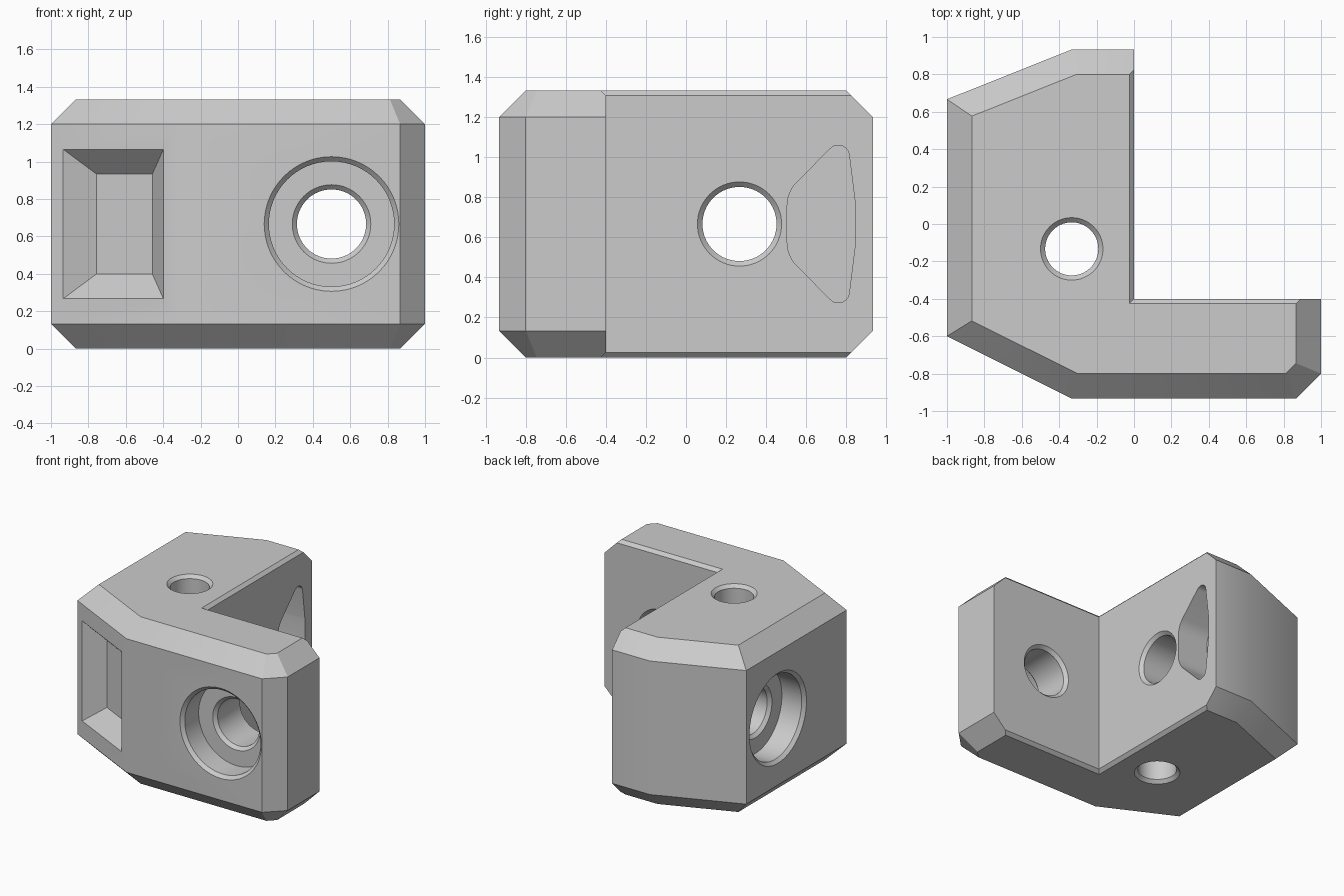
import bpy
import bmesh
import math
from mathutils import Vector, Matrix

cube = bpy.data.objects.get("Cube")
if cube:
    bpy.data.objects.remove(cube, do_unlink=True)

H = 1.333      # height
C = 0.133      # outer chamfer
S = 0.025      # small chamfer
MID = H / 2

grey = bpy.data.materials.new("light grey")
grey.use_nodes = True
GREY = (0.6, 0.6, 0.6, 1)
grey.diffuse_color = GREY
grey.node_tree.nodes["Principled BSDF"].inputs["Base Color"].default_value = GREY


def to_object(name, bm):
    bmesh.ops.recalc_face_normals(bm, faces=bm.faces)
    mesh = bpy.data.meshes.new(name)
    bm.to_mesh(mesh)
    bm.free()
    obj = bpy.data.objects.new(name, mesh)
    bpy.context.collection.objects.link(obj)
    mesh.materials.append(grey)
    return obj


def loft(bm, rings):
    """Closed solid through rings of equal point count."""
    loops = [[bm.verts.new(p) for p in ring] for ring in rings]
    n = len(loops[0])
    for a, b in zip(loops, loops[1:]):
        for i in range(n):
            j = (i + 1) % n
            bm.faces.new((a[i], a[j], b[j], b[i]))
    bm.faces.new(loops[0])
    bm.faces.new(loops[-1])


def hole_cutter(name, profile, start, direction, segments=64):
    """Turned cutter: profile holds (radius, depth) pairs."""
    bm = bmesh.new()
    turn = [math.tau * i / segments for i in range(segments)]
    loft(bm, [[(r * math.cos(t), r * math.sin(t), d) for t in turn]
              for r, d in profile])
    rot = Vector((0, 0, 1)).rotation_difference(Vector(direction)).to_matrix()
    bm.transform(Matrix.Translation(start) @ rot.to_4x4())
    return to_object(name, bm)


def hull_cutter(name, points):
    bm = bmesh.new()
    res = bmesh.ops.convex_hull(bm, input=[bm.verts.new(p) for p in points])
    bmesh.ops.dissolve_limit(bm, angle_limit=0.01, verts=bm.verts, edges=bm.edges)
    return to_object(name, bm)


# L-shaped body; the first eight points run around the outer side
outline = [(0, 0.933), (-0.333, 0.933), (-1, 0.667), (-1, -0.6),
           (-0.333, -0.933), (0.867, -0.933), (1, -0.8), (1, -0.4), (0, -0.4)]
inset = list(outline)
inset[0] = (-S, 0.933)
inset[7] = (1, -0.4 - S)
inset[8] = (-S, -0.4 - S)

bm = bmesh.new()
levels = [(inset, 0), (outline, S), (outline, H - S), (inset, H)]
loft(bm, [[(x, y, z) for x, y in ring] for ring, z in levels])
bmesh.ops.recalc_face_normals(bm, faces=bm.faces)

# Wide chamfers along the outer edges, top and bottom
for a, b in zip(outline[:7], outline[1:8]):
    edge = (Vector(b) - Vector(a)).normalized()
    for side in (1, -1):
        z = H - C if side > 0 else C
        bmesh.ops.bisect_plane(
            bm, geom=bm.verts[:] + bm.edges[:] + bm.faces[:], dist=1e-5,
            plane_co=(a[0], a[1], z), plane_no=(edge.y, -edge.x, side),
            clear_outer=True)
        rim = [e for e in bm.edges if e.is_boundary]
        bmesh.ops.holes_fill(bm, edges=rim, sides=0)
bmesh.ops.remove_doubles(bm, verts=bm.verts, dist=1e-4)
bmesh.ops.dissolve_limit(bm, angle_limit=0.01, verts=bm.verts, edges=bm.edges)
body = to_object("corner_bracket", bm)


# Counterbored bolt holes through both arms
def bolt_profile(thickness):
    return [(0.385, -S), (0.335, S), (0.335, 0.2), (0.21, 0.2), (0.185, 0.2 + S),
            (0.185, thickness - S), (0.185 + 2 * S, thickness + S)]


cutters = [
    hole_cutter("front_bolt_cutter", bolt_profile(0.533), (0.5, -0.933, MID), (0, 1, 0)),
    hole_cutter("side_bolt_cutter", bolt_profile(1), (-1, 0.267, MID), (1, 0, 0)),
    hole_cutter("vertical_hole_cutter",
                [(0.192, -S), (0.142, S), (0.142, H - S), (0.192, H + S)],
                (-0.333, -0.133, 0), (0, 0, 1)),
]

# Tapered pocket in the slanted front face
along = Vector((0.667, -0.333, 0)).normalized()
inward = Vector((-along.y, along.x, 0))
centre = Vector((-0.667, -0.767, MID))
cutters.append(hull_cutter("slant_pocket_cutter", [
    centre + inward * d + along * (u * (0.3 - d)) + Vector((0, 0, v * (0.4 - d)))
    for d in (-0.03, C) for u in (-1, 1) for v in (-1, 1)]))

# Rounded pocket in the inner face of the rear arm
cutters.append(hull_cutter("inner_pocket_cutter", [
    (x, y + r * math.cos(t), MID + s * h + r * math.sin(t))
    for x in (0.05, -0.27) for s in (-1, 1)
    for y, h, r in ((0.76, 0.338, 0.055), (0.675, 0.09, 0.17))
    for t in [math.tau * i / 48 for i in range(48)]]))

bpy.context.view_layer.objects.active = body
for cutter in cutters:
    mod = body.modifiers.new(cutter.name, 'BOOLEAN')
    mod.operation = 'DIFFERENCE'
    mod.solver = 'EXACT'
    mod.object = cutter
    bpy.ops.object.modifier_apply(modifier=mod.name)
for cutter in cutters:
    bpy.data.objects.remove(cutter, do_unlink=True)

for obj in bpy.context.selected_objects:
    obj.select_set(False)
body.select_set(True)
bpy.ops.object.shade_smooth_by_angle(angle=math.radians(30))
